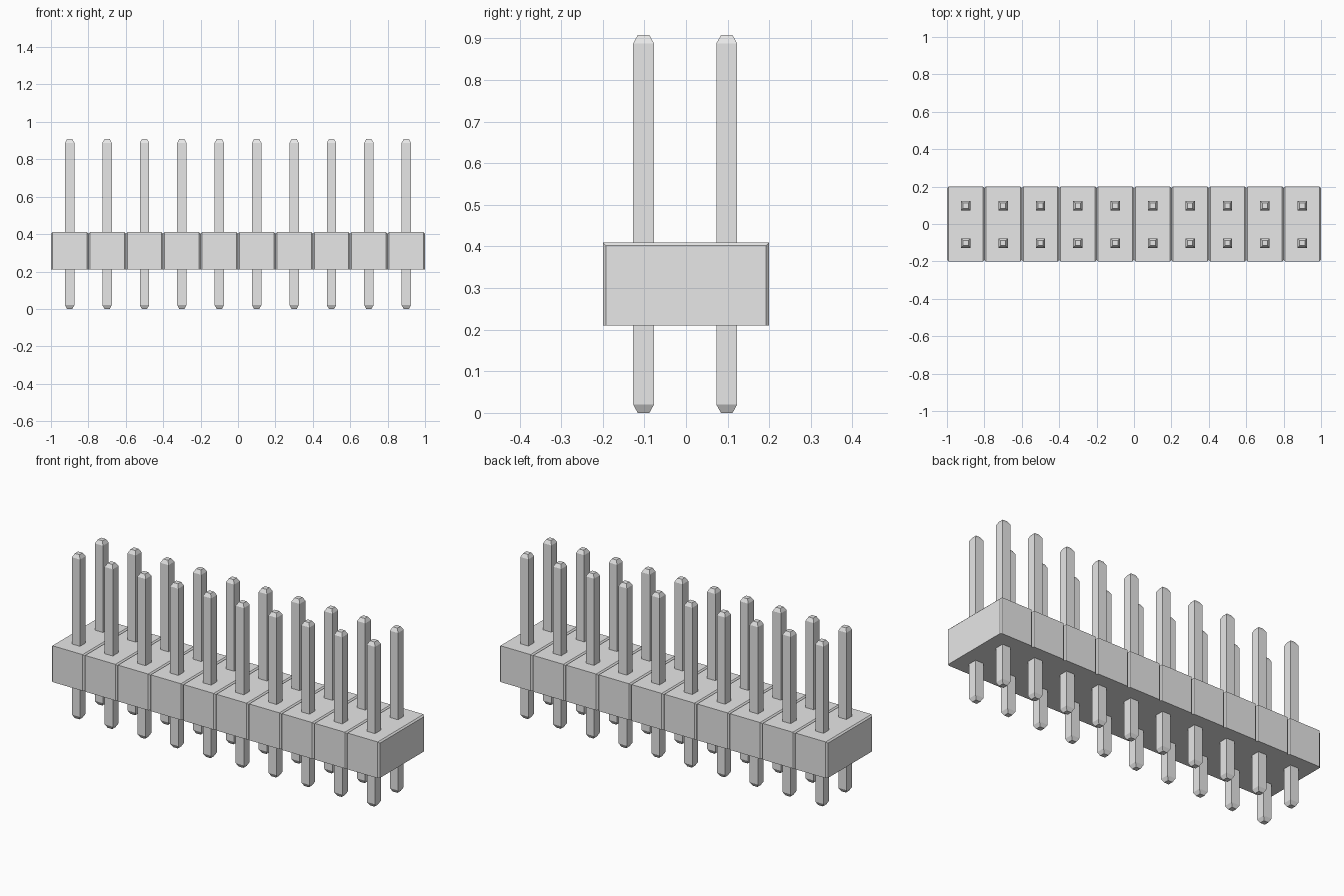
import bpy
import bmesh

CELLS = 10
PITCH = 0.2
BASE_Z, TOP_Z = 0.21, 0.41
NOTCH = 0.008
PIN_HEIGHT = 0.908

cube = bpy.data.objects.get("Cube")
if cube:
    bpy.data.objects.remove(cube, do_unlink=True)

grey = bpy.data.materials.new("plain_grey")
grey.use_nodes = True
grey.diffuse_color = (0.8, 0.8, 0.8, 1)
grey.node_tree.nodes["Principled BSDF"].inputs["Base Color"].default_value = (0.8, 0.8, 0.8, 1)


def loft(name, rings):
    """Join equal rings of points into one closed, flat-shaded solid."""
    bm = bmesh.new()
    loops = [[bm.verts.new(p) for p in ring] for ring in rings]
    for a, b in zip(loops, loops[1:]):
        for i in range(len(a)):
            j = (i + 1) % len(a)
            bm.faces.new((a[i], a[j], b[j], b[i]))
    bm.faces.new(loops[0])
    bm.faces.new(loops[-1])
    bmesh.ops.recalc_face_normals(bm, faces=bm.faces)
    mesh = bpy.data.meshes.new(name)
    bm.to_mesh(mesh)
    bm.free()
    mesh.materials.append(grey)
    obj = bpy.data.objects.new(name, mesh)
    bpy.context.collection.objects.link(obj)
    return obj


def body_section(x, inset):
    y, top = PITCH - inset, TOP_Z - inset
    return [(x, -y, BASE_Z), (x, y, BASE_Z), (x, y, top), (x, -y, top)]


def pin_section(z, half):
    return [(sx * half, sy * half, z) for sx, sy in ((-1, -1), (1, -1), (1, 1), (-1, 1))]


# Housing: one strip, notched between cells on the top and both long sides
sections = []
for i in range(CELLS):
    x0 = (i - CELLS / 2) * PITCH
    x1 = x0 + PITCH
    if i == 0:
        sections.append(body_section(x0, NOTCH))
    sections += [body_section(x0 + NOTCH, 0), body_section(x1 - NOTCH, 0),
                 body_section(x1, NOTCH)]
loft("housing", sections)

# Square pins with tapered tips, two rows sharing one mesh
pin = loft("pin", [pin_section(0, 0.014), pin_section(0.02, 0.025),
                   pin_section(PIN_HEIGHT - 0.02, 0.025),
                   pin_section(PIN_HEIGHT, 0.014)])
for row, side in (("front", -1), ("back", 1)):
    for i in range(CELLS):
        if row == "front" and i == 0:
            obj = pin
        else:
            obj = bpy.data.objects.new("pin", pin.data)
            bpy.context.collection.objects.link(obj)
        obj.name = f"{row}_pin_{i + 1}"
        obj.location = ((i - (CELLS - 1) / 2) * PITCH, side * PITCH / 2 - 0.002, 0)
